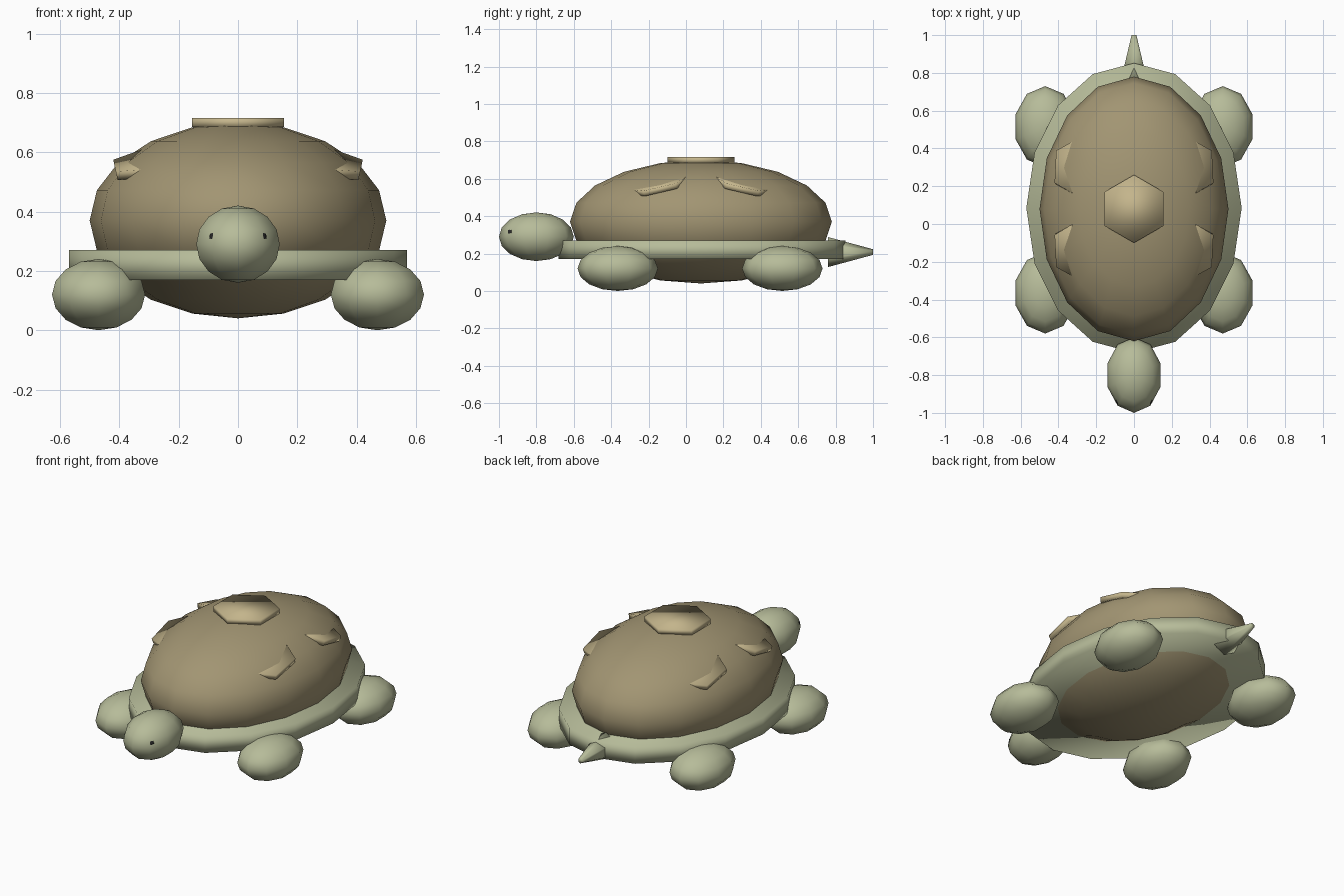
import bpy
from math import pi

if "Cube" in bpy.data.objects:
    bpy.data.objects.remove(bpy.data.objects["Cube"])


def material(name, rgb):
    m = bpy.data.materials.new(name)
    m.diffuse_color = (*rgb, 1)
    m.use_nodes = True
    m.node_tree.nodes["Principled BSDF"].inputs["Base Color"].default_value = m.diffuse_color
    return m


SHELL = material("shell_brown", (0.36, 0.30, 0.17))
SKIN = material("skin_green", (0.47, 0.50, 0.32))
PLATE = material("plate_tan", (0.55, 0.46, 0.26))
DARK = material("eye_dark", (0.02, 0.02, 0.02))


def finish(name, mat, scale=(1, 1, 1)):
    ob = bpy.context.object
    ob.name = name
    ob.scale = scale
    ob.data.materials.append(mat)
    bpy.ops.object.transform_apply(location=False, rotation=False, scale=True)
    bpy.ops.object.shade_smooth()
    return ob


def ellipsoid(name, mat, loc, radii, segments, rings):
    bpy.ops.mesh.primitive_uv_sphere_add(segments=segments, ring_count=rings, radius=1, location=loc)
    return finish(name, mat, radii)


def disc(name, mat, loc, rx, ry, depth, sides, rot=(0, 0, 0)):
    bpy.ops.mesh.primitive_cylinder_add(vertices=sides, radius=1, depth=depth, location=loc, rotation=rot)
    return finish(name, mat, (rx, ry, 1))


# Shell and the flat rim around it
ellipsoid("shell", SHELL, (0, 0.08, 0.37), (0.5, 0.7, 0.33), 16, 10)
disc("shell_rim", SKIN, (0, 0.085, 0.22), 0.57, 0.767, 0.10, 16)

# Six-sided plates: one on top, four sunk into the flanks
disc("top_plate", PLATE, (0, 0.08, 0.70), 0.18, 0.18, 0.03, 6)
for sx, side in ((-1, "left"), (1, "right")):
    for sy, end in ((-1, "front"), (1, "back")):
        disc(f"{end}_{side}_plate", PLATE, (sx * 0.265, 0.08 + sy * 0.22, 0.572),
             0.175, 0.175, 0.03, 6, (-0.235 * sy, 0.21 * sx, 0))

# Head with small sunken eyes
ellipsoid("head", SKIN, (0, -0.8, 0.29), (0.148, 0.2, 0.13), 10, 8)
for sx, side in ((-1, "left"), (1, "right")):
    ellipsoid(f"{side}_eye", DARK, (sx * 0.072, -0.934, 0.312), (0.025,) * 3, 8, 6)

# Four feet
for sx, side in ((-1, "left"), (1, "right")):
    for y, end in ((-0.365, "front"), (0.515, "back")):
        ellipsoid(f"{end}_{side}_leg", SKIN, (sx * 0.47, y, 0.12), (0.165, 0.215, 0.12), 10, 8)

# Tail, a blunt six-sided cone pointing back
bpy.ops.mesh.primitive_cone_add(vertices=6, radius1=0.08, radius2=0.015, depth=0.24,
                                location=(0, 0.88, 0.208), rotation=(-pi / 2, 0, 0))
finish("tail", SKIN)
